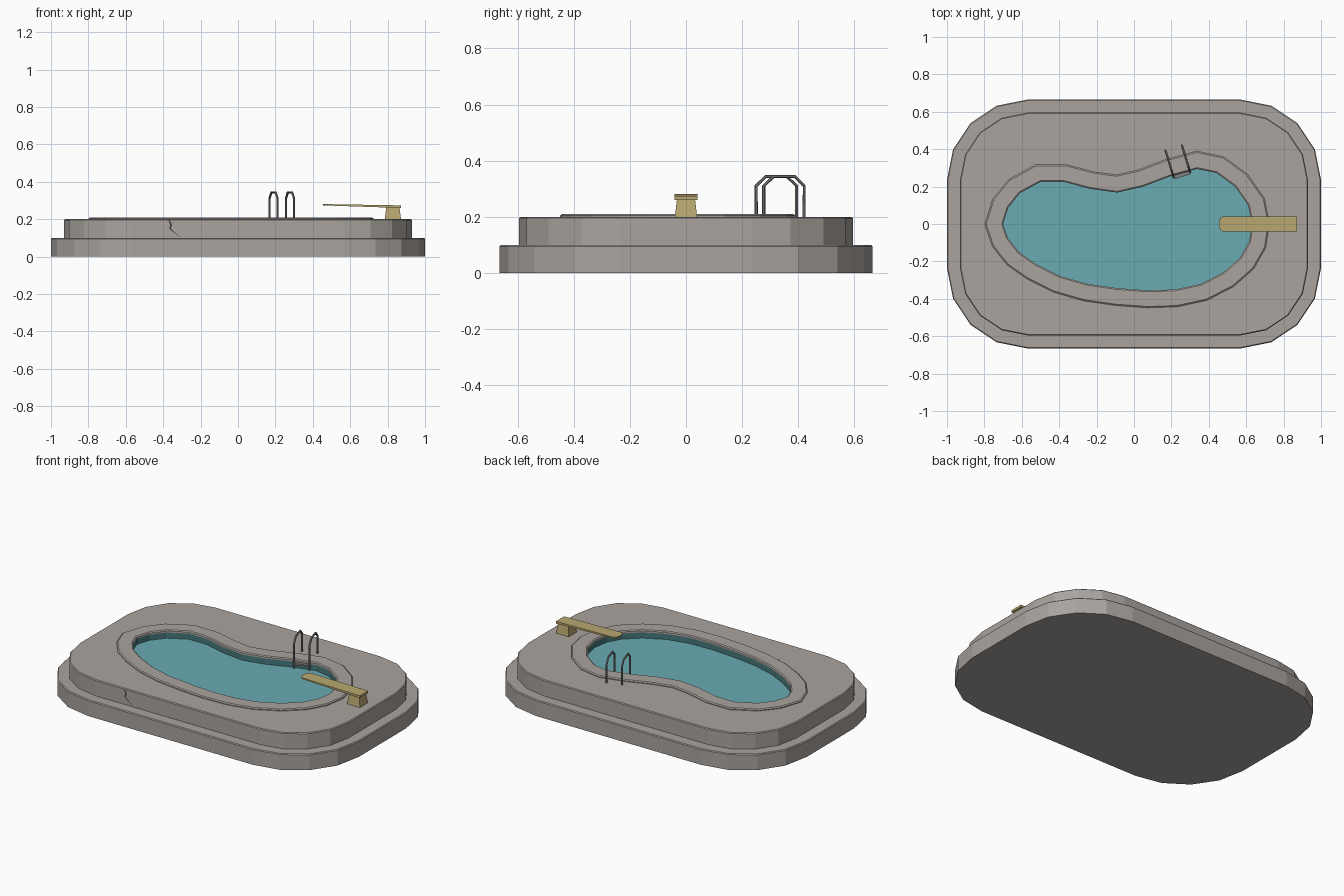
import bpy, bmesh, math
from mathutils import Vector

cube = bpy.data.objects.get("Cube")
if cube:
    bpy.data.objects.remove(cube, do_unlink=True)


def material(name, r, g, b):
    m = bpy.data.materials.new(name)
    m.use_nodes = True
    m.diffuse_color = (r, g, b, 1)
    m.node_tree.nodes["Principled BSDF"].inputs["Base Color"].default_value = (r, g, b, 1)
    return m


STONE = material("warm grey stone", 0.40, 0.37, 0.345)
WATER = material("teal water", 0.14, 0.41, 0.45)
TILE = material("dark teal tile", 0.06, 0.19, 0.20)
WOOD = material("pale wood", 0.49, 0.39, 0.165)
METAL = material("grey metal", 0.22, 0.22, 0.22)
DARK = material("dark crack", 0.04, 0.038, 0.036)


def finish(name, bm, mat):
    bmesh.ops.recalc_face_normals(bm, faces=bm.faces[:])
    mesh = bpy.data.meshes.new(name)
    bm.to_mesh(mesh)
    bm.free()
    mesh.materials.append(mat)
    obj = bpy.data.objects.new(name, mesh)
    bpy.context.collection.objects.link(obj)
    return obj


def loft(name, rings, mat, bottom=False, top=False, hole=None):
    """Stack of (outline, z) rings joined by quads, with optional caps."""
    bm = bmesh.new()
    loops = [[bm.verts.new((x, y, z)) for x, y in pts] for pts, z in rings]
    n = len(loops[0])
    for a, b in zip(loops, loops[1:]):
        for i in range(n):
            j = (i + 1) % n
            bm.faces.new((a[i], a[j], b[j], b[i]))
    if bottom:
        bm.faces.new(loops[0][::-1])
    if top:
        bm.faces.new(loops[-1])
    if hole:
        inner = [bm.verts.new((x, y, rings[-1][1])) for x, y in hole]
        edges = [bm.edges.new((inner[i - 1], inner[i])) for i in range(len(inner))]
        edges += [bm.edges.get((loops[-1][i - 1], loops[-1][i])) for i in range(n)]
        bmesh.ops.triangle_fill(bm, edges=edges, use_beauty=True)
    return finish(name, bm, mat)


def rounded_rect(radius, cx=0.57, cy=0.235, steps=4):
    pts = []
    for quarter, (sx, sy) in enumerate([(1, 1), (-1, 1), (-1, -1), (1, -1)]):
        for k in range(steps + 1):
            a = math.pi / 2 * (quarter + k / steps)
            pts.append((sx * cx + radius * math.cos(a), sy * cy + radius * math.sin(a)))
    return pts


def offset(pts, d):
    """Push a counter-clockwise outline outwards by d."""
    out = []
    for i, p in enumerate(pts):
        p, a, b = Vector(p), Vector(pts[i - 1]), Vector(pts[(i + 1) % len(pts)])
        u, v = (p - a).normalized(), (b - p).normalized()
        n1, n2 = Vector((u.y, -u.x)), Vector((v.y, -v.x))
        m = (n1 + n2).normalized()
        q = p + m * d / max(m.dot(n1), 0.5)
        out.append((q.x, q.y))
    return out


# Kidney-shaped pool outline, turned counter-clockwise
pool = [(-.70, 0), (-.672, .088), (-.61, .165), (-.50, .225), (-.375, .225),
        (-.23, .187), (-.09, .168), (.05, .20), (.20, .257), (.337, .294),
        (.44, .273), (.54, .20), (.61, .10), (.63, 0), (.615, -.096),
        (.567, -.18), (.48, -.257), (.358, -.32), (.22, -.35), (.075, -.355),
        (-.09, -.343), (-.25, -.32), (-.395, -.278), (-.524, -.214),
        (-.615, -.15), (-.674, -.075)][::-1]

# Two stepped stone tiers with a fine bevel on the top edge
R1, R2, B = 0.43, 0.36, 0.005
loft("lower_tier", [(rounded_rect(R1), 0), (rounded_rect(R1), 0.1 - B),
                    (rounded_rect(R1 - B), 0.1)], STONE, bottom=True, top=True)
loft("upper_tier", [(rounded_rect(R2), 0.1), (rounded_rect(R2), 0.2 - B),
                    (rounded_rect(R2 - B), 0.2)], STONE, hole=offset(pool, 0.045))

# Raised coping, tiled wall and water
loft("pool_coping", [(offset(pool, 0.093), 0.198), (offset(pool, 0.093), 0.205),
                     (offset(pool, 0.086), 0.21), (offset(pool, 0.007), 0.21),
                     (pool, 0.205), (pool, 0.195)], STONE)
loft("pool_wall", [(pool, 0.195), (pool, 0.155)], TILE)
loft("water", [(pool, 0.16)], WATER, top=True)


# Ladder: two bent rails with treads on the pool side
def tube(name, points, radius, mat):
    curve = bpy.data.curves.new(name, "CURVE")
    curve.dimensions = "3D"
    curve.bevel_depth = radius
    curve.bevel_resolution = 1
    curve.use_fill_caps = True
    spline = curve.splines.new("POLY")
    spline.points.add(len(points) - 1)
    for sp, p in zip(spline.points, points):
        sp.co = (*p, 1)
    temp = bpy.data.objects.new(name, curve)
    mesh = bpy.data.meshes.new_from_object(temp)
    bpy.data.objects.remove(temp)
    mesh.materials.clear()
    mesh.materials.append(mat)
    for f in mesh.polygons:
        f.use_smooth = False
    bpy.context.collection.objects.link(bpy.data.objects.new(name, mesh))


deck_end, pool_end = Vector((.168, .394)), Vector((.212, .25))
gap = Vector((.088, .027))
for side, shift in (("right", Vector((0, 0))), ("left", gap)):
    path = [(0, 0.2), (0, .31), (.24, .344), (.76, .344), (1, .31), (1, .15)]
    tube(f"ladder_rail_{side}",
         [(*(deck_end.lerp(pool_end, t) + shift), z) for t, z in path], 0.006, METAL)


def box(name, center, size, mat, angle=0.0, top_scale=1.0):
    bm = bmesh.new()
    bmesh.ops.create_cube(bm, size=1)
    for v in bm.verts:
        s = top_scale if v.co.z > 0 else 1
        x, y = v.co.x * size[0] * s, v.co.y * size[1] * s
        v.co = (center[0] + x * math.cos(angle) - y * math.sin(angle),
                center[1] + x * math.sin(angle) + y * math.cos(angle),
                center[2] + v.co.z * size[2])
    return finish(name, bm, mat)


mid = pool_end + gap / 2
box("ladder_tread", (mid.x, mid.y, 0.19), (gap.length, 0.022, 0.01), METAL,
    angle=math.atan2(gap.y, gap.x))

# Diving board: tapered stand and a plank that thins towards the tip
box("board_stand", (.828, 0, .231), (.088, .08, .066), WOOD, top_scale=0.8)
plan = [(.872, -.041), (.872, .041), (.475, .041), (.46, .03),
        (.455, .012), (.455, -.012), (.46, -.03), (.475, -.041)]
bm = bmesh.new()
layers = []
for base_z, tip_z in ((.260, .274), (.274, .281)):
    layers.append([bm.verts.new((x, y, base_z + (tip_z - base_z) * (.872 - x) / .417))
                   for x, y in plan])
low, high = layers
bm.faces.new(low)
bm.faces.new(high)
for i in range(len(plan)):
    bm.faces.new((low[i - 1], low[i], high[i], high[i - 1]))
finish("diving_board", bm, WOOD)

# Jagged crack on the front of the upper tier
crack = [(-.37, .195, .003), (-.357, .172, .005), (-.364, .15, .004),
         (-.34, .128, .003), (-.31, .106, .001)]
bm = bmesh.new()
front = -0.235 - R2 - 0.002
rows = [[bm.verts.new((x + s * w, front, z)) for s in (-1, 1)] for x, z, w in crack]
for a, b in zip(rows, rows[1:]):
    bm.faces.new((a[0], b[0], b[1], a[1]))
finish("wall_crack", bm, DARK)
